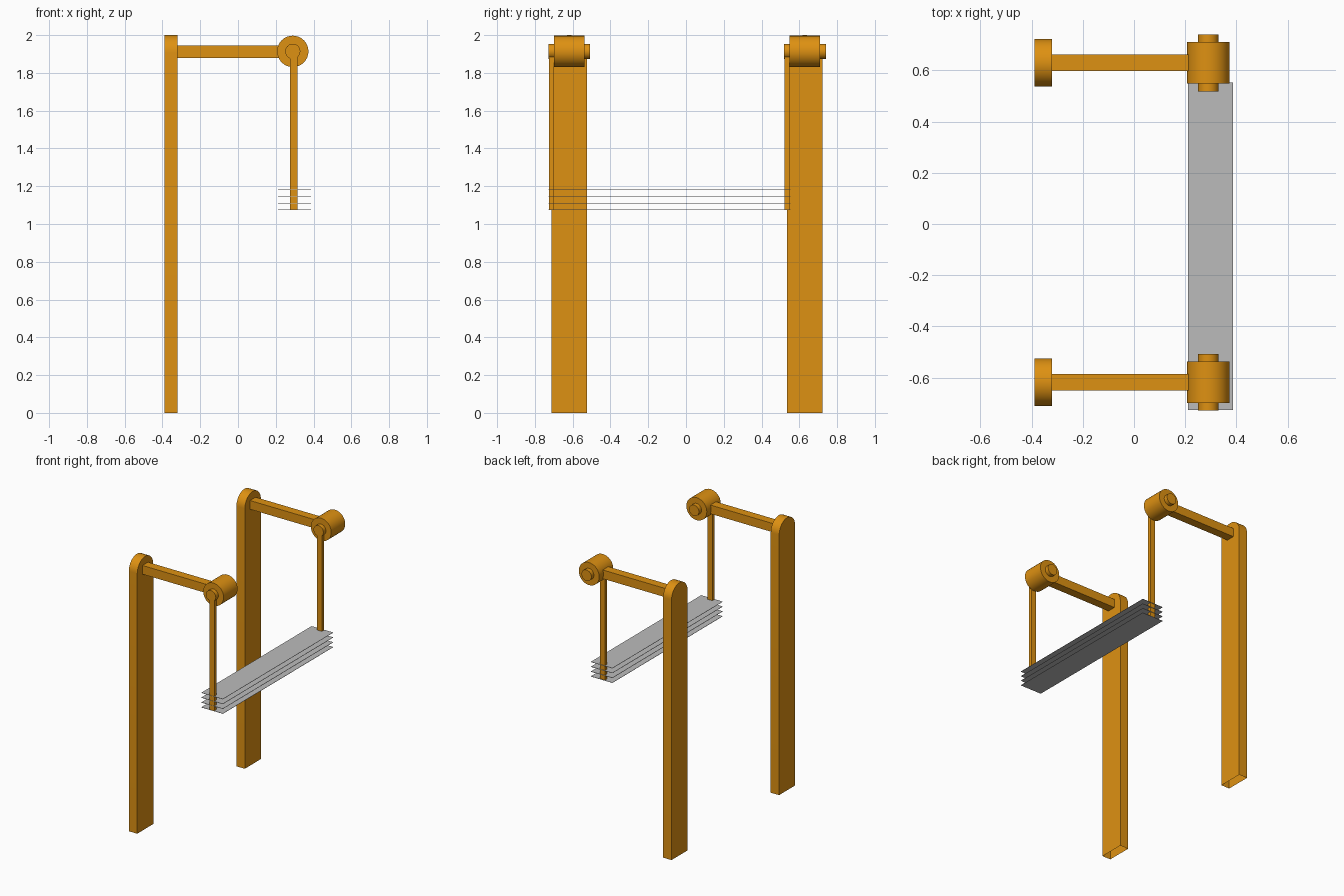
import bpy, bmesh, math
from mathutils import Matrix, Vector

if "Cube" in bpy.data.objects:
    bpy.data.objects.remove(bpy.data.objects["Cube"])


def material(name, rgb):
    m = bpy.data.materials.new(name)
    m.diffuse_color = (*rgb, 1)
    m.use_nodes = True
    m.node_tree.nodes["Principled BSDF"].inputs["Base Color"].default_value = m.diffuse_color
    return m


ORANGE = material("orange", (0.73, 0.283, 0.006))
GREY = material("grey", (0.5, 0.5, 0.5))


def finish(name, bm, mat, smooth=False):
    bmesh.ops.recalc_face_normals(bm, faces=bm.faces)
    me = bpy.data.meshes.new(name)
    bm.to_mesh(me)
    bm.free()
    me.materials.append(mat)
    ob = bpy.data.objects.new(name, me)
    bpy.context.collection.objects.link(ob)
    if smooth:
        bpy.ops.object.select_all(action='DESELECT')
        ob.select_set(True)
        bpy.context.view_layer.objects.active = ob
        bpy.ops.object.shade_smooth_by_angle(angle=math.radians(30))
    return ob


def box(name, lo, hi, mat):
    lo, hi = Vector(lo), Vector(hi)
    bm = bmesh.new()
    bmesh.ops.create_cube(bm, size=1, matrix=Matrix.Translation((lo + hi) / 2)
                          @ Matrix.Diagonal((*(hi - lo), 1)))
    return finish(name, bm, mat)


def cylinder_y(name, x, z, r, y0, y1, mat):
    bm = bmesh.new()
    bmesh.ops.create_cone(bm, cap_ends=True, segments=32, radius1=r, radius2=r, depth=y1 - y0,
                          matrix=Matrix.Translation((x, (y0 + y1) / 2, z))
                          @ Matrix.Rotation(math.pi / 2, 4, 'X'))
    return finish(name, bm, mat, True)


def post(name, y):
    # upright board with a round top and an open foot
    r, x0, x1 = 0.093, -0.388, -0.32
    outline = [(y + r, 0)]
    outline += [(y + r * math.cos(math.pi * i / 24), 2 - r + r * math.sin(math.pi * i / 24))
                for i in range(25)]
    outline += [(y - r, 0)]
    bm = bmesh.new()
    face = bm.faces.new([bm.verts.new((x0, a, b)) for a, b in outline])
    ext = bmesh.ops.extrude_face_region(bm, geom=[face], use_keep_orig=True)
    verts = [g for g in ext["geom"] if isinstance(g, bmesh.types.BMVert)]
    bmesh.ops.translate(bm, verts=verts, vec=(x1 - x0, 0, 0))
    foot = [f for f in bm.faces if all(v.co.z < 0.001 for v in f.verts)]
    bmesh.ops.delete(bm, geom=foot, context='FACES_ONLY')
    finish(name, bm, ORANGE, True)


# Two identical stands: post, arm, hub, pin and hanging rod
for side, y in (("front", -0.618), ("back", 0.629)):
    post(side + "_post", y)
    box(side + "_arm", (-0.33, y - 0.032, 1.88), (0.23, y + 0.032, 1.944), ORANGE)
    cylinder_y(side + "_hub", 0.29, 1.914, 0.083, y - 0.081, y + 0.081, ORANGE)
    cylinder_y(side + "_pin", 0.29, 1.914, 0.04, y - 0.111, y + 0.111, ORANGE)
    box(side + "_rod", (0.275, y - 0.107, 1.075), (0.315, y - 0.081, 1.9), ORANGE)

# Stack of four thin slats
for i in range(4):
    box(f"slat_{i + 1}", (0.211, -0.727, 1.074 + 0.0355 * i), (0.386, 0.552, 1.076 + 0.0355 * i), GREY)
